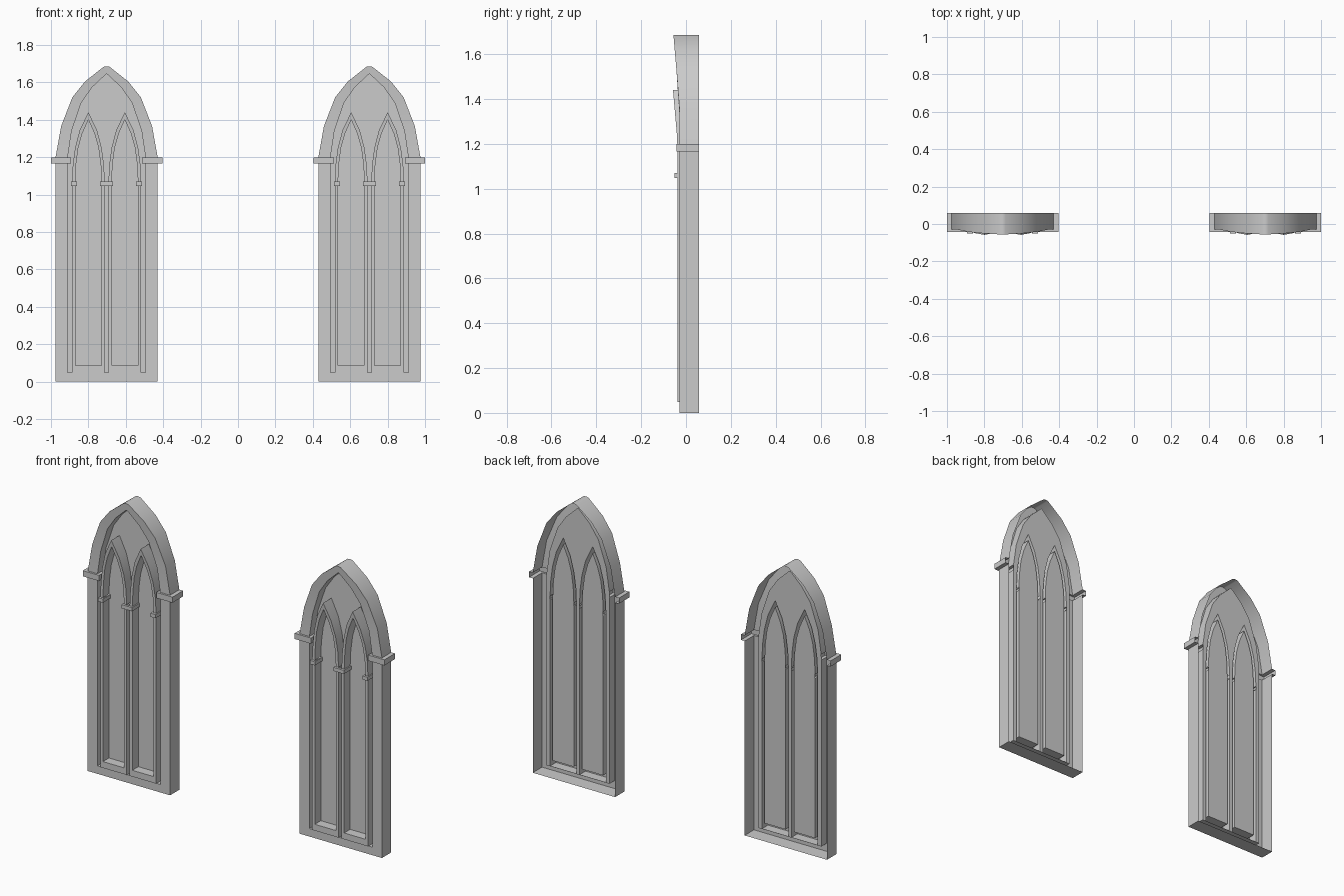
import bpy, bmesh

if "Cube" in bpy.data.objects:
    bpy.data.objects.remove(bpy.data.objects["Cube"], do_unlink=True)

stone = bpy.data.materials.new("grey_stone")
stone.use_nodes = True
stone.diffuse_color = (0.6, 0.6, 0.6, 1)
stone.node_tree.nodes["Principled BSDF"].inputs["Base Color"].default_value = (0.6, 0.6, 0.6, 1)

BACK, RECESS, FRONT = 0.058, 0.02, -0.03


def clamp(t):
    return max(0.0, min(1.0, t))


# Depths: the frame and the light mouldings lean forward towards their tips
def frame_y(z):
    return FRONT - 0.026 * clamp((z - 1.38) / 0.305)


def light_y(z):
    return -0.037 - 0.021 * clamp((z - 1.2) / 0.24)


def recess_y(z):
    return RECESS


def back_y(z):
    return BACK


def finish(name, bm, x):
    """Face the part forward and make it an object."""
    bm.normal_update()
    if sum(f.normal.y * f.calc_area() for f in bm.faces) > 0:
        bmesh.ops.reverse_faces(bm, faces=bm.faces)
    mesh = bpy.data.meshes.new(name)
    bm.to_mesh(mesh)
    bm.free()
    mesh.materials.append(stone)
    ob = bpy.data.objects.new(name, mesh)
    ob.location.x = x
    bpy.context.collection.objects.link(ob)
    bpy.ops.object.select_all(action='DESELECT')
    ob.select_set(True)
    bpy.context.view_layer.objects.active = ob
    bpy.ops.object.shade_smooth_by_angle(angle=0.52)


def mirrored(half):
    """Half outline ending on the axis -> full outline, right to left."""
    return half + [(-x, z) for x, z in reversed(half[:-1])]


def u_path(w, bottom, top):
    return [(-w, top), (-w, bottom), (w, bottom), (w, top)]


def shifted(line, dx):
    return [(x + dx, z) for x, z in line]


def rail(line, depth):
    return [(x, depth(z), z) for x, z in line]


def loft(bm, rails):
    """Skin between neighbouring rails of equal length."""
    rows = [[bm.verts.new(p) for p in r] for r in rails]
    for a, b in zip(rows, rows[1:]):
        for i in range(len(a) - 1):
            bm.faces.new((a[i], a[i + 1], b[i + 1], b[i]))


def band(name, cx, outer, inner, z0, z1):
    """Raised band wrapped round a moulding, given both plans."""
    bm = bmesh.new()
    loft(bm, [[(x, y, z) for x, y in plan]
              for plan, z in ((inner, z0), (outer, z0), (outer, z1), (inner, z1))])
    finish(name, bm, cx)


# Outlines, broken where the bands wrap round
IMPOST = (1.165, 1.199)
CAPITAL = (1.047, 1.069)
OUT_BASE = u_path(0.273, 0, IMPOST[0])
IN_BASE = u_path(0.209, 0.048, IMPOST[0])
OUT_ARCH = mirrored([(0.273, IMPOST[1]), (0.243, 1.366), (0.183, 1.52), (0.116, 1.604), (0.016, 1.683), (0, 1.686)])
IN_ARCH = mirrored([(0.208, IMPOST[1]), (0.187, 1.34), (0.136, 1.49), (0.078, 1.573), (0.01, 1.637), (0, 1.645)])
LIGHT_OUT_BASE = u_path(0.0875, 0.049, CAPITAL[0])
LIGHT_IN_BASE = u_path(0.07, 0.087, CAPITAL[0])
LIGHT_OUT_ARCH = mirrored([(0.0875, CAPITAL[1]), (0.083, 1.16), (0.071, 1.25), (0.046, 1.345), (0, 1.44)])
LIGHT_IN_ARCH = mirrored([(0.07, CAPITAL[1]), (0.066, 1.16), (0.054, 1.25), (0.033, 1.325), (0, 1.4)])
LIGHT_X = 0.0975


def build_window(prefix, cx):
    # Outer frame: outer wall, front face and inner jamb
    bm = bmesh.new()
    for outer, inner in ((OUT_BASE, IN_BASE), (OUT_ARCH, IN_ARCH)):
        loft(bm, [rail(outer, back_y), rail(outer, frame_y), rail(inner, frame_y), rail(inner, recess_y)])
    finish(prefix + "_frame", bm, cx)

    # Recessed wall around the two lights
    bm = bmesh.new()
    light = LIGHT_OUT_BASE + LIGHT_OUT_ARCH
    for line in (IN_BASE + IN_ARCH, shifted(light, -LIGHT_X), shifted(light, LIGHT_X)):
        vs = [bm.verts.new(p) for p in rail(line, recess_y)]
        for i, v in enumerate(vs):
            bm.edges.new((v, vs[(i + 1) % len(vs)]))
    bmesh.ops.triangle_fill(bm, edges=bm.edges, use_beauty=True, normal=(0, -1, 0))
    bmesh.ops.recalc_face_normals(bm, faces=bm.faces)
    finish(prefix + "_tympanum", bm, cx)

    for side, s in (("right", -1), ("left", 1)):
        # Pointed light: raised moulding and pane
        bm = bmesh.new()
        for pair in ((LIGHT_OUT_BASE, LIGHT_IN_BASE), (LIGHT_OUT_ARCH, LIGHT_IN_ARCH)):
            outer, inner = (shifted(p, s * LIGHT_X) for p in pair)
            loft(bm, [rail(outer, recess_y), rail(outer, light_y), rail(inner, light_y), rail(inner, recess_y)])
        finish(f"{prefix}_{side}_light_moulding", bm, cx)
        bm = bmesh.new()
        pane = shifted(LIGHT_IN_BASE + LIGHT_IN_ARCH, s * LIGHT_X)
        bm.faces.new([bm.verts.new(p) for p in rail(pane, recess_y)])
        finish(f"{prefix}_{side}_pane", bm, cx)

        # Impost band at the spring of the outer arch
        outer = [(0.2975, BACK), (0.2975, -0.042), (0.19, -0.042), (0.19, RECESS)]
        inner = [(0.273, BACK), (0.273, FRONT), (0.209, FRONT), (0.209, RECESS)]
        outer, inner = ([(s * x, y) for x, y in plan] for plan in (outer, inner))
        band(f"{prefix}_{side}_impost", cx, outer, inner, *IMPOST)

    # Small capitals at the spring of the lights
    for name, x, w, core in (("right", -0.174, 0.0165, 0.009), ("middle", 0, 0.035, 0.0275),
                             ("left", 0.174, 0.0165, 0.009)):
        outer, inner = ([(x - h, RECESS), (x - h, y), (x + h, y), (x + h, RECESS)]
                        for h, y in ((w, -0.051), (core, -0.037)))
        band(f"{prefix}_{name}_capital", cx, outer, inner, *CAPITAL)


for prefix, cx in (("right_window", -0.7025), ("left_window", 0.7025)):
    build_window(prefix, cx)
